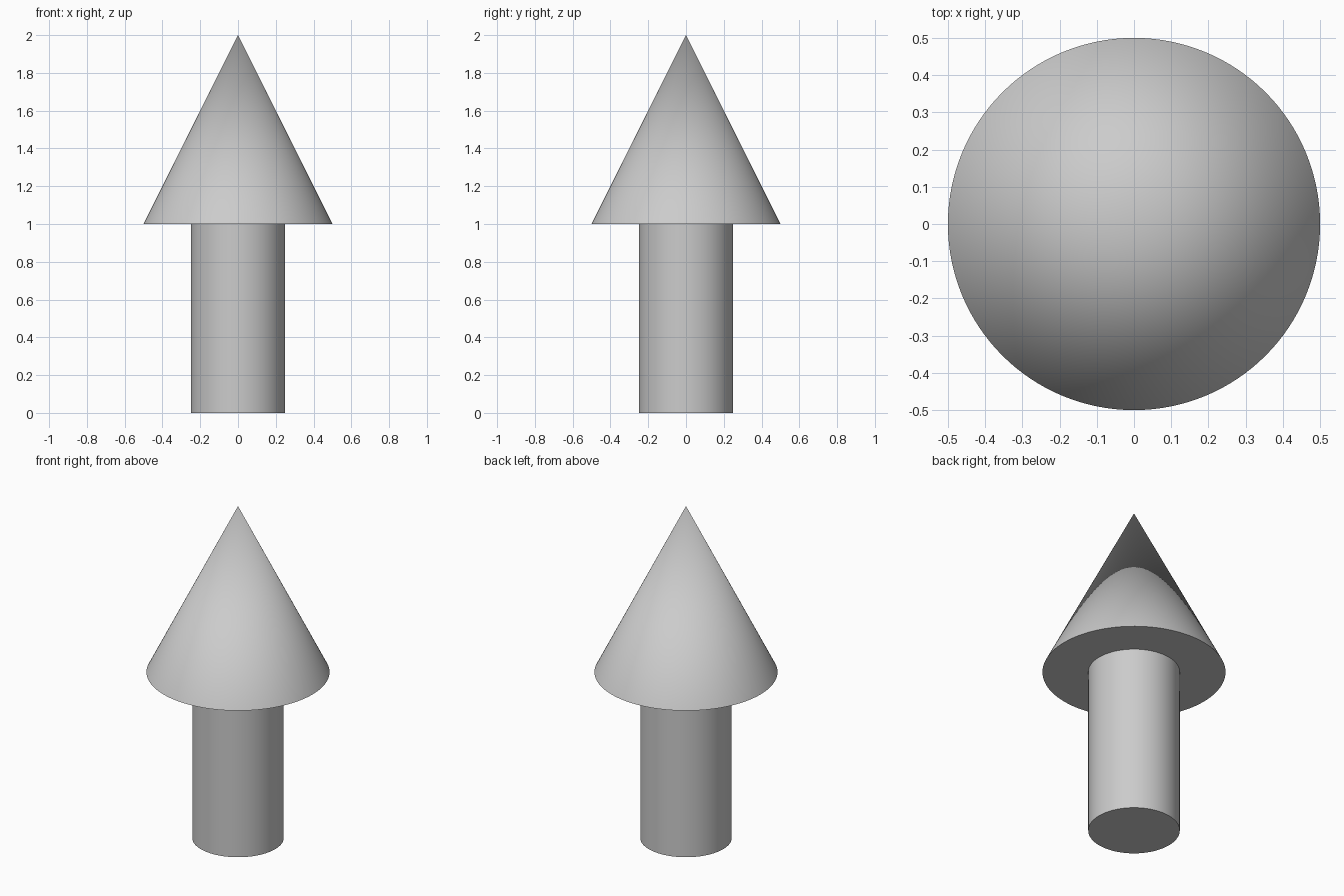
import bpy
import math

if "Cube" in bpy.data.objects:
    bpy.data.objects.remove(bpy.data.objects["Cube"])

SIDES = 128


def finish(name):
    obj = bpy.context.object
    obj.name = name
    bpy.ops.object.shade_smooth_by_angle(angle=math.radians(30))
    return obj


# Shaft: upright cylinder standing on the ground
bpy.ops.mesh.primitive_cylinder_add(vertices=SIDES, radius=0.25, depth=1.0, location=(0, 0, 0.5))
finish("shaft")

# Head: wide cone resting on the shaft
bpy.ops.mesh.primitive_cone_add(vertices=SIDES, radius1=0.5, radius2=0.0, depth=1.0, location=(0, 0, 1.5))
finish("cone_head")
